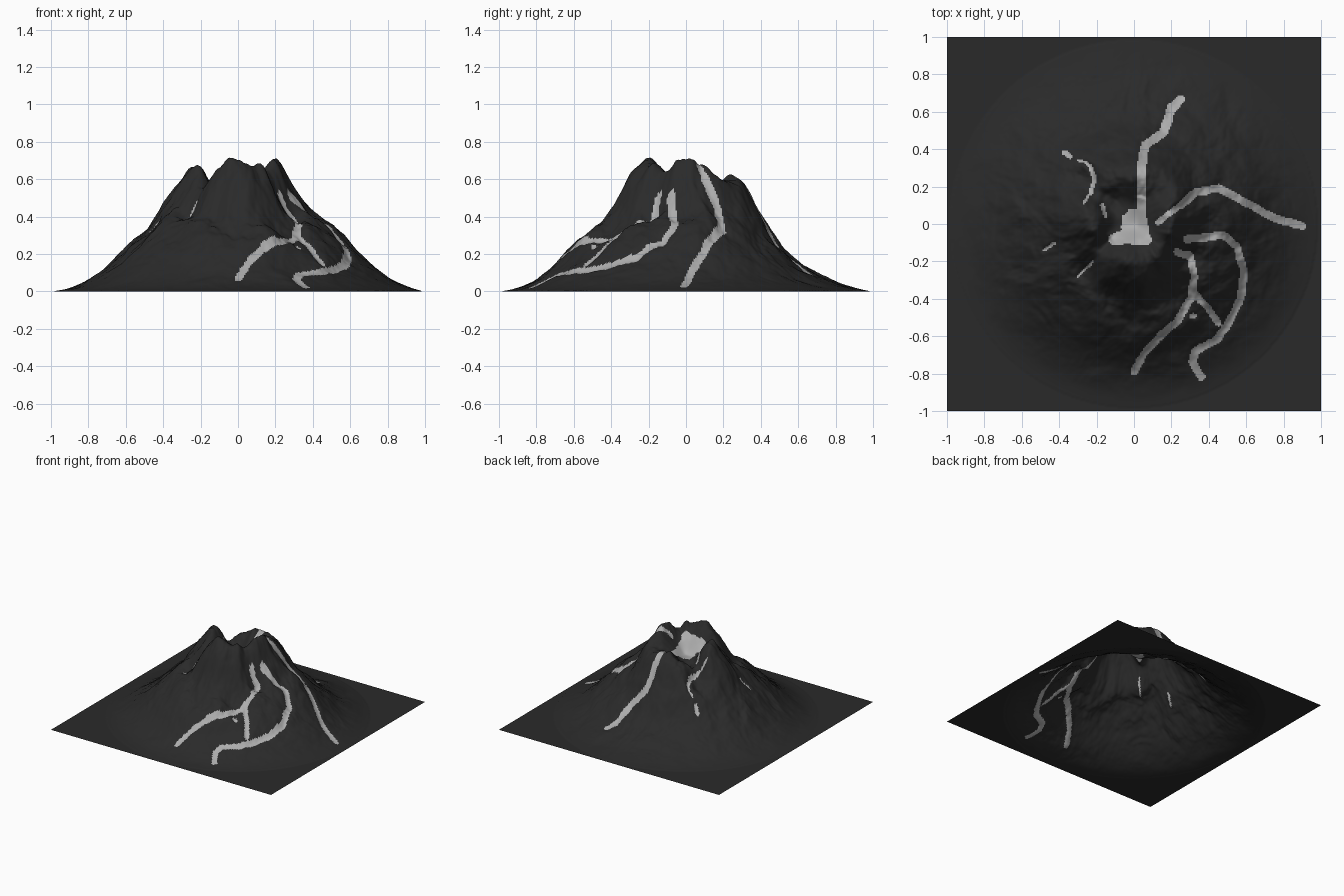
import bpy, bmesh, math
from mathutils import Vector, noise

cube = bpy.data.objects.get("Cube")
if cube:
    bpy.data.objects.remove(cube, do_unlink=True)


def make_material(name, value):
    mat = bpy.data.materials.new(name)
    mat.use_nodes = True
    colour = (value, value, value, 1)
    mat.diffuse_color = colour
    bsdf = mat.node_tree.nodes["Principled BSDF"]
    bsdf.inputs["Base Color"].default_value = colour
    bsdf.inputs["Roughness"].default_value = 0.9
    return mat


# Slope profiles: height in hundredths at every tenth of the radius
EAST = [50, 59, 69, 56, 44, 35, 24, 15, 8, 3, 0]
WEST = [50, 52, 64, 59, 46, 33, 22, 13, 7, 2, 0]
SOUTH = [50, 61, 68, 61, 42, 33, 25, 15, 7, 2, 0]
NORTH = [50, 53, 59, 59, 42, 26, 16, 10, 5, 2, 0]

# Lava streams: half width, then path points in hundredths
STREAMS = [
    (0.024, [(4, 5), (4, 30), (6, 42), (16, 49), (20, 62), (25, 67)]),
    (0.016, [(13, 1), (18, 5), (25, 10)]),
    (0.021, [(25, 10), (33, 17), (45, 19), (55, 14), (75, 3), (90, -1)]),
    (0.021, [(28, -8), (38, -7), (48, -6), (55, -12), (59, -25), (57, -40),
             (50, -54), (44, -62), (33, -68), (31, -74), (36, -82)]),
    (0.020, [(23, -15), (30, -17), (32, -28), (30, -40), (23, -52),
             (14, -60), (5, -70), (0, -79)]),
    (0.018, [(31, -36), (38, -43), (45, -53)]),
    (0.015, [(31, -49), (32, -49)]),
    # Broken trickles on the western side
    (0.014, [(-37, 38), (-34, 36)]),
    (0.007, [(-30, 34), (-26, 33), (-23, 31)]),
    (0.012, [(-23, 30), (-21, 24), (-23, 17)]),
    (0.007, [(-23, 17), (-27, 11)]),
    (0.010, [(-17, 10), (-15, 4)]),
    (0.008, [(-30, -28), (-22, -20)]),
    (0.008, [(-48, -14), (-42, -10)]),
    # Crater pool and its lobes
    (0.070, [(0, 1), (1, -4)]),
    (0.035, [(-1, -6), (-10, -8)]),
    (0.035, [(2, -8), (6, -8)]),
]

# Rim peaks (positive) and gullies or breaches (negative): x, y, height, size
BUMPS = [
    (0.20, -0.03, 0.04, 0.05), (-0.03, -0.20, 0.03, 0.06),
    (-0.22, -0.03, 0.05, 0.05), (-0.13, 0.14, -0.12, 0.08),
    (-0.24, 0.22, -0.12, 0.09), (0.30, -0.37, -0.05, 0.12),
    (0.26, -0.17, -0.14, 0.10), (-0.24, -0.21, -0.15, 0.10),
    (-0.15, -0.11, -0.07, 0.05), (0.14, 0.15, -0.05, 0.07),
]


def segments():
    for width, path in STREAMS:
        points = [Vector(p) / 100 for p in path]
        for a, b in zip(points, points[1:]):
            yield width, a, b - a


SEGMENTS = list(segments())


def lava_distance(p):
    """Distance to the nearest stream, measured in half widths."""
    best = 9.0
    for width, a, d in SEGMENTS:
        q = p - a
        t = min(1.0, max(0.0, q.dot(d) / d.length_squared))
        best = min(best, (q - d * t).length / width)
    return best


def profile(table, r):
    """Smooth interpolation through the profile values."""
    i = int(r * 10)
    t = r * 10 - i
    last = len(table) - 1
    a, b, c, d = (table[min(last, abs(k))] for k in range(i - 1, i + 3))
    curve = 2 * b + (c - a) * t + (2 * a - 5 * b + 4 * c - d) * t ** 2
    return (curve + (3 * b - a - 3 * c + d) * t ** 3) / 200


def height(x, y, lava):
    r = math.hypot(x, y)
    if r >= 0.98:
        return 0.0
    c, s = (x / r, y / r) if r else (1, 0)
    h = c * c * profile(EAST if x > 0 else WEST, r)
    h += s * s * profile(NORTH if y > 0 else SOUTH, r)
    for cx, cy, lift, size in BUMPS:
        h += lift * math.exp(-((x - cx) ** 2 + (y - cy) ** 2) / size ** 2)
    # Erosion ridges run downhill and fade at the crater and the foot
    fade = min(1, max(0, r - 0.08) * 7) * min(1, max(0, 0.95 - r) * 2)
    warp = noise.noise(Vector((x * 4, y * 4, 5))) * 0.8
    ridge = noise.fractal(Vector((c * 2.2 + warp, s * 2.2 - warp, r * 4)), 1, 2, 4)
    crag = noise.fractal(Vector((x * 7, y * 7, 2)), 0.9, 2, 4)
    h += fade * (0.035 * ridge + 0.02 * crag)
    # Streams lie in shallow channels
    if r > 0.15:
        h -= 0.014 * math.exp(-(lava / 1.3) ** 2) * min(1, h * 8)
    return max(0.0, h)


# Terrain sheet
bm = bmesh.new()
bmesh.ops.create_grid(bm, x_segments=250, y_segments=250, size=1)
lava_at = {}
for v in bm.verts:
    x, y = v.co.x, v.co.y
    lava = lava_distance(Vector((x, y)))
    lava += 0.25 * noise.noise(Vector((x * 25, y * 25, 1)))
    lava_at[v] = lava
    v.co.z = height(x, y, lava)

# Faces inside a stream become lava
for f in bm.faces:
    f.smooth = True
    f.material_index = int(sum(lava_at[v] for v in f.verts) / len(f.verts) < 1)

mesh = bpy.data.meshes.new("volcano_terrain")
bm.to_mesh(mesh)
bm.free()
mesh.materials.append(make_material("dark_rock", 0.023))
mesh.materials.append(make_material("pale_lava", 0.42))
volcano = bpy.data.objects.new("volcano_terrain", mesh)
bpy.context.collection.objects.link(volcano)
